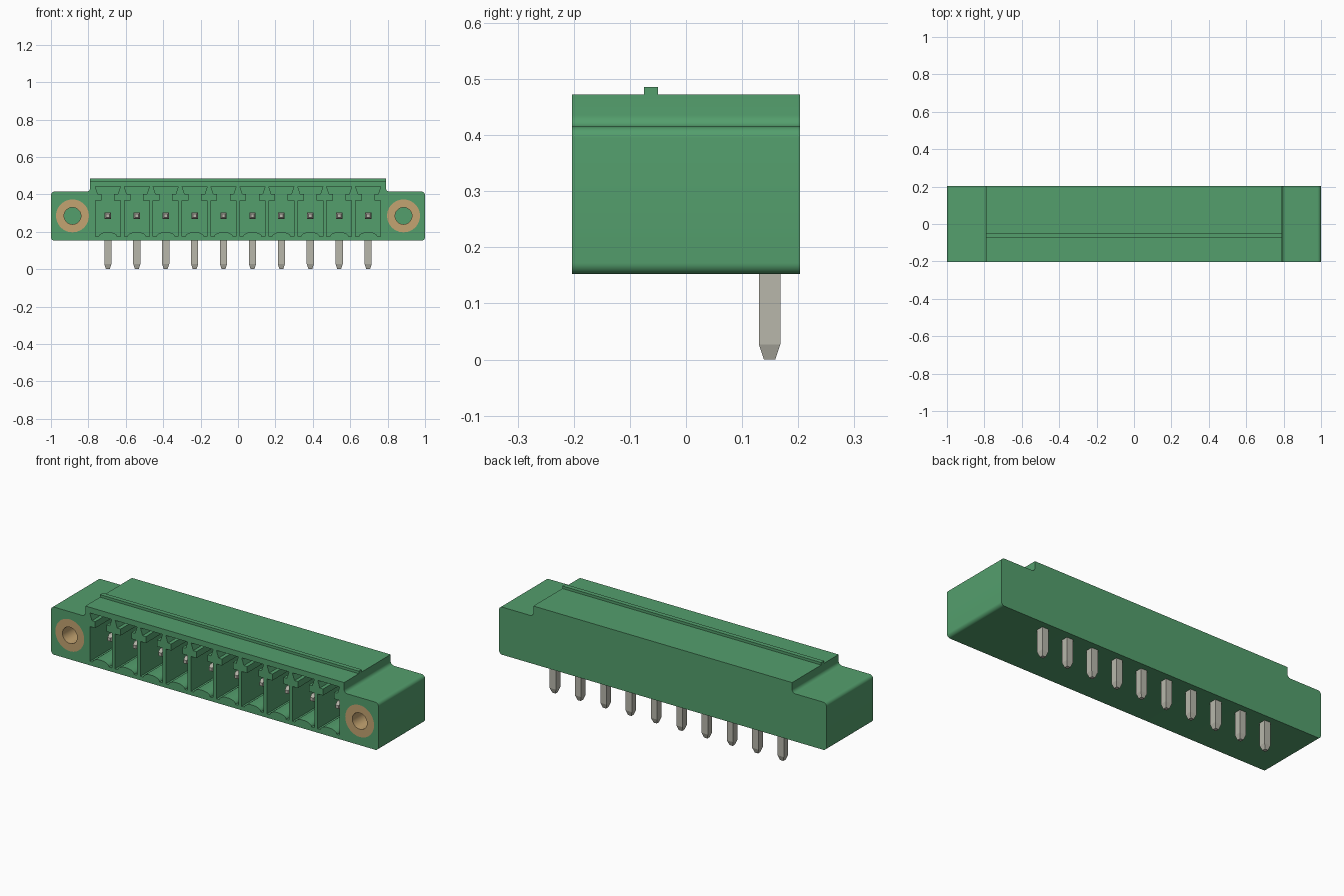
import bpy, bmesh, math
from mathutils import Vector

cube = bpy.data.objects.get("Cube")
if cube:
    bpy.data.objects.remove(cube, do_unlink=True)

COUNT, PITCH = 10, 0.1546
FRONT, BACK = -0.203, 0.203
AXIS_Z = 0.285


def material(name, rgb):
    m = bpy.data.materials.new(name)
    m.use_nodes = True
    m.diffuse_color = (*rgb, 1)
    m.node_tree.nodes["Principled BSDF"].inputs["Base Color"].default_value = (*rgb, 1)
    return m


green = material("green plastic", (0.088, 0.345, 0.152))
brass = material("brass", (0.55, 0.37, 0.165))
tin = material("tinned metal", (0.48, 0.475, 0.41))


def make_object(name, bm, mat):
    bmesh.ops.recalc_face_normals(bm, faces=bm.faces)
    mesh = bpy.data.meshes.new(name)
    bm.to_mesh(mesh)
    bm.free()
    mesh.materials.append(mat)
    ob = bpy.data.objects.new(name, mesh)
    bpy.context.collection.objects.link(ob)
    return ob


def loft(bm, rings, close=False):
    """Skin rings of points; cap the ends, or join last to first when closed."""
    rows = [[bm.verts.new(p) for p in ring] for ring in rings]
    n = len(rows[0])
    pairs = list(zip(rows, rows[1:])) + ([(rows[-1], rows[0])] if close else [])
    for a, b in pairs:
        for i in range(n):
            j = (i + 1) % n
            bm.faces.new((a[i], a[j], b[j], b[i]))
    if not close:
        bm.faces.new(rows[0])
        bm.faces.new(rows[-1])


def prism(bm, outline, y0, y1):
    loft(bm, [[(x, y, z) for x, z in outline] for y in (y0, y1)])


def arc(cx, cz, r, a0, a1, steps=8):
    angles = [math.radians(a0 + (a1 - a0) * i / steps) for i in range(steps + 1)]
    return [(cx + r * math.cos(a), cz + r * math.sin(a)) for a in angles]


def mirrored(half):
    """Close a right-hand half outline with its mirror image."""
    return half + [(-x, z) for x, z in reversed(half)]


def circle(cx, r, y, n=48):
    return [(cx + r * math.cos(2 * math.pi * i / n), y,
             AXIS_Z + r * math.sin(2 * math.pi * i / n)) for i in range(n)]


def smooth(ob):
    bpy.ops.object.select_all(action='DESELECT')
    ob.select_set(True)
    bpy.context.view_layer.objects.active = ob
    bpy.ops.object.shade_smooth_by_angle(angle=math.radians(30))


# Housing: stepped profile with rounded flanges and filleted steps
R = 0.02
half = (arc(1 - R, 0.152 + R, R, -90, 0) + arc(1 - R, 0.415 - R, R, 0, 90)
        + arc(0.79 + R, 0.415 + R, R, 270, 180) + [(0.79, 0.472)])
bm = bmesh.new()
prism(bm, mirrored(half), FRONT, BACK)
housing = make_object("housing", bm, green)

# Cutter: ten keyed contact chambers and two flange holes
bump = [(0.05 * math.sin(math.pi / 2 * t / 6),
         0.174 + 0.024 * math.cos(math.pi / 2 * t / 6)) for t in range(1, 7)]
chamber = [(0.067, 0.174), (0.067, 0.366), (0.034, 0.366),
           (0.034, 0.402), (0.054, 0.402), (0.067, 0.441)]
slot = mirrored(bump + chamber)
centres = [(i - (COUNT - 1) / 2) * PITCH for i in range(COUNT)]
INSERT_X, INSERT_R, BORE_R, INSERT_END = 0.885, 0.088, 0.045, 0.08
bm = bmesh.new()
for cx in centres:
    prism(bm, [(cx + x, z) for x, z in slot], FRONT - 0.05, 0.1)
for s in (-1, 1):
    loft(bm, [circle(s * INSERT_X, INSERT_R, y) for y in (FRONT - 0.05, INSERT_END)])
cutter = make_object("chamber_cutter", bm, green)
cutter.hide_render = True

cut = housing.modifiers.new("chambers", 'BOOLEAN')
cut.operation = 'DIFFERENCE'
cut.solver = 'EXACT'
cut.object = cutter
bpy.context.view_layer.objects.active = housing
bpy.ops.object.modifier_apply(modifier=cut.name)
bpy.data.objects.remove(cutter, do_unlink=True)
smooth(housing)

# Locating rib along the top
bm = bmesh.new()
prism(bm, [(-0.79, 0), (0.79, 0), (0.79, 1), (-0.79, 1)], -0.075, -0.05)
for v in bm.verts:
    v.co.z = 0.465 if v.co.z < 0.5 else 0.486
make_object("top_rib", bm, green)

# Threaded brass inserts in the flanges
for side, s in (("left", 1), ("right", -1)):
    bm = bmesh.new()
    loft(bm, [circle(s * INSERT_X, r, y) for r, y in (
        (INSERT_R, FRONT), (INSERT_R, INSERT_END),
        (BORE_R, INSERT_END), (BORE_R, FRONT))], close=True)
    smooth(make_object(side + "_insert", bm, brass))


def square_bar(bm, axis, stations):
    """Square bar through (centre, half width) stations along Y or Z."""
    rings = []
    for c, w in stations:
        corners = [(-w, -w), (w, -w), (w, w), (-w, w)]
        rings.append([Vector((a, c, AXIS_Z + b)) if axis == 'Y'
                      else Vector((a, 0.149 + b, c)) for a, b in corners])
    loft(bm, rings)


# Right-angle contacts: tapered solder tail and tapered mating pin
bm = bmesh.new()
square_bar(bm, 'Z', [(0, 0.010), (0.027, 0.019), (0.304, 0.019)])
square_bar(bm, 'Y', [(-0.13, 0.009), (-0.108, 0.017), (0.14, 0.017)])
first = make_object("contact_pin_1", bm, tin)
for i, cx in enumerate(centres):
    pin = first
    if i:
        pin = bpy.data.objects.new(f"contact_pin_{i + 1}", first.data)
        bpy.context.collection.objects.link(pin)
    pin.location.x = cx
